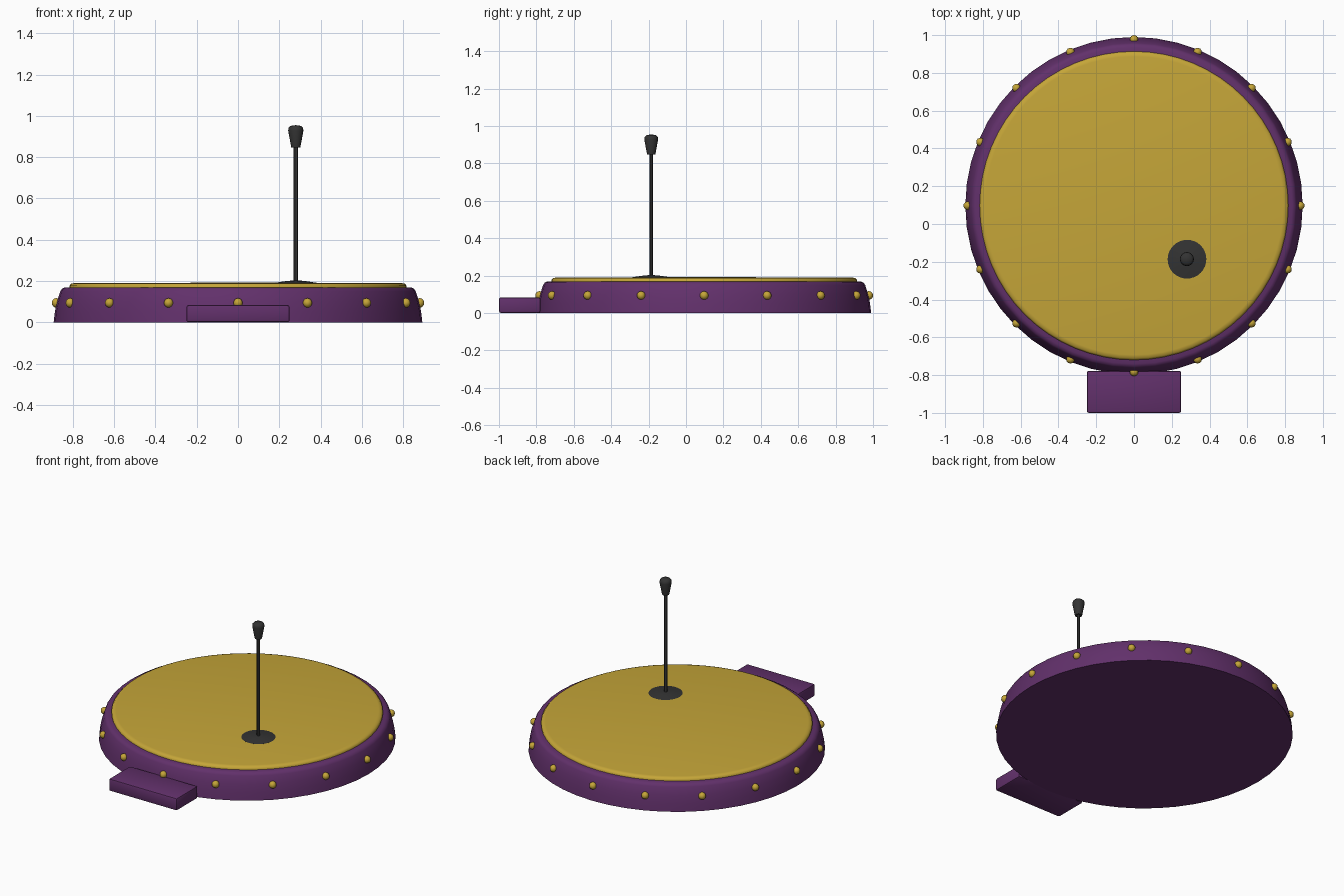
import bpy, bmesh, math

if "Cube" in bpy.data.objects:
    bpy.data.objects.remove(bpy.data.objects["Cube"])

CY = 0.097                      # centre of the round body along y
ROD_X, ROD_Y = 0.28, -0.186     # position of the upright stick


def material(name, rgb):
    m = bpy.data.materials.new(name)
    m.diffuse_color = (*rgb, 1.0)
    m.use_nodes = True
    m.node_tree.nodes["Principled BSDF"].inputs["Base Color"].default_value = m.diffuse_color
    return m


PURPLE = material("purple", (0.122, 0.030, 0.147))
GOLD = material("gold", (0.56, 0.38, 0.040))
BLACK = material("charcoal", (0.033, 0.033, 0.033))


def finish(bm, name, mat, angle):
    bmesh.ops.recalc_face_normals(bm, faces=bm.faces)
    mesh = bpy.data.meshes.new(name)
    bm.to_mesh(mesh)
    bm.free()
    mesh.materials.append(mat)
    ob = bpy.data.objects.new(name, mesh)
    bpy.context.collection.objects.link(ob)
    bpy.ops.object.select_all(action='DESELECT')
    ob.select_set(True)
    bpy.context.view_layer.objects.active = ob
    bpy.ops.object.shade_smooth_by_angle(angle=math.radians(angle))
    return ob


def lathe(name, profile, centre, sides, mat, angle=30):
    """Turn (radius, z) points around a vertical axis; radius 0 is a pole."""
    bm = bmesh.new()
    rings = []
    for r, z in profile:
        n = 1 if r == 0 else sides
        rings.append([bm.verts.new((centre[0] + r * math.cos(2 * math.pi * i / sides),
                                    centre[1] + r * math.sin(2 * math.pi * i / sides), z))
                      for i in range(n)])
    for a, b in zip(rings, rings[1:]):
        for i in range(sides):
            j = (i + 1) % sides
            quad = [a[i % len(a)], a[j % len(a)], b[j % len(b)], b[i % len(b)]]
            bm.faces.new(list(dict.fromkeys(quad)))
    return finish(bm, name, mat, angle)


# Round body with slightly sloped, curved wall and rounded shoulder
lathe("body", [(0, 0), (0.893, 0), (0.887, 0.05), (0.877, 0.10), (0.861, 0.15),
               (0.853, 0.162), (0.838, 0.169), (0.80, 0.170), (0, 0.170)],
      (0, CY), 48, PURPLE, 40)

# Gold top plate with softened rim
lathe("top_plate", [(0, 0.165), (0.817, 0.165), (0.817, 0.177), (0.808, 0.187),
                    (0.79, 0.190), (0, 0.192)],
      (0, CY), 64, GOLD, 60)

# Studs around the wall
for k in range(16):
    a = 2 * math.pi * k / 16
    bm = bmesh.new()
    bmesh.ops.create_uvsphere(bm, u_segments=10, v_segments=8, radius=0.023)
    bmesh.ops.translate(bm, verts=bm.verts,
                        vec=(0.88 * math.cos(a), CY + 0.88 * math.sin(a), 0.094))
    finish(bm, f"stud_{k + 1}", GOLD, 50)

# Front step block
bm = bmesh.new()
bmesh.ops.create_cube(bm, size=1)
bmesh.ops.scale(bm, verts=bm.verts, vec=(0.5, 0.222, 0.082))
bmesh.ops.translate(bm, verts=bm.verts, vec=(0, -0.889, 0.042))
bmesh.ops.bevel(bm, geom=bm.edges[:], offset=0.01, segments=2,
                profile=0.5, affect='EDGES')
finish(bm, "front_block", PURPLE, 40)

# Stick: flared foot, thin rod, tapered knob
rod = (ROD_X, ROD_Y)
lathe("stick_foot", [(0, 0.186), (0.103, 0.186), (0.103, 0.191), (0.05, 0.199),
                     (0.02, 0.202), (0, 0.202)], rod, 32, BLACK)
lathe("stick_rod", [(0, 0.19), (0.010, 0.19), (0.010, 0.86), (0, 0.86)], rod, 12, BLACK)
lathe("stick_knob", [(0, 0.847), (0.022, 0.847), (0.037, 0.928), (0.035, 0.942),
                     (0.026, 0.951), (0, 0.955)], rod, 16, BLACK, 45)
